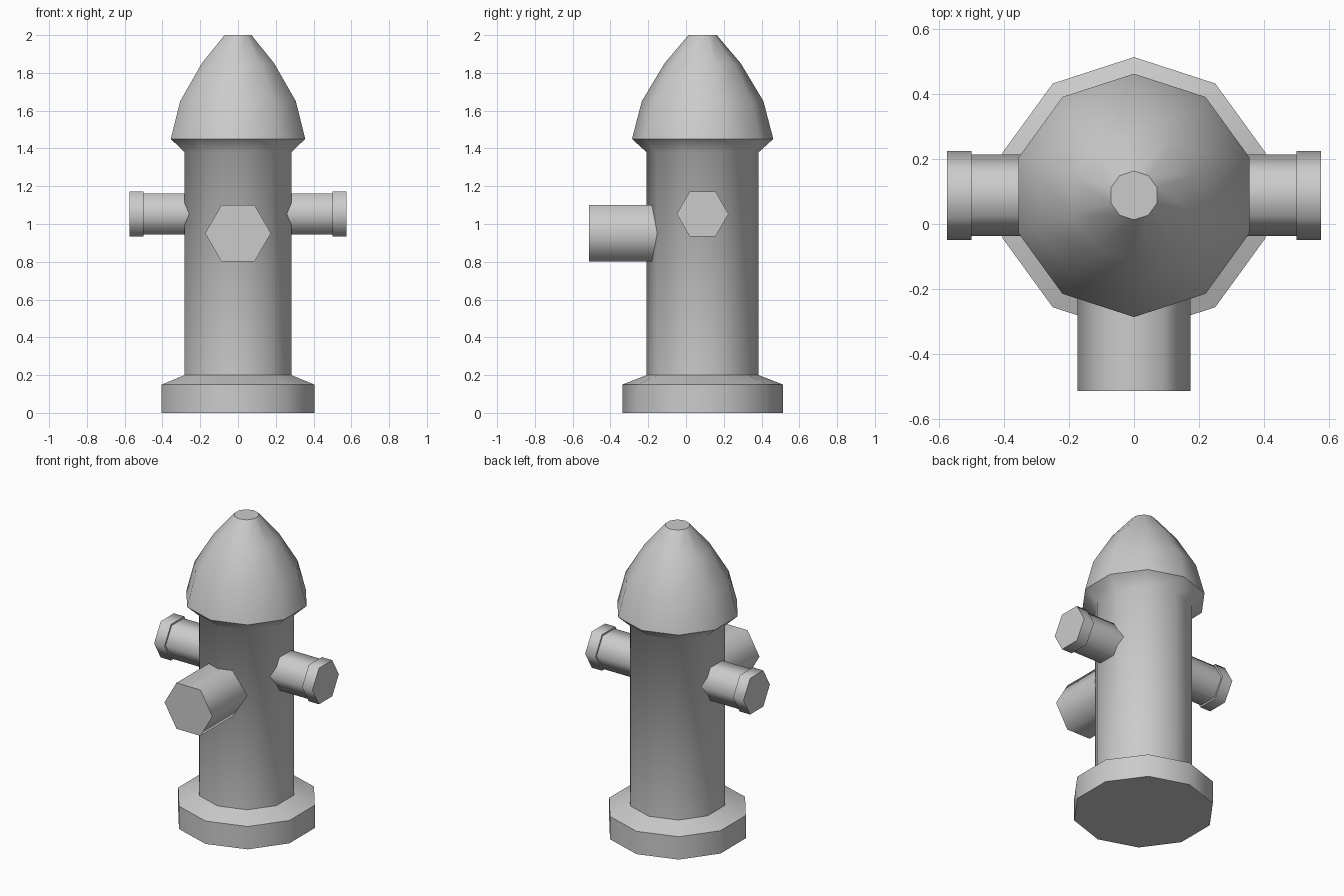
import bpy, bmesh, math
from mathutils import Matrix, Vector

if "Cube" in bpy.data.objects:
    bpy.data.objects.remove(bpy.data.objects["Cube"])

paint = bpy.data.materials.new("light_grey")
paint.diffuse_color = (0.6, 0.6, 0.6, 1)
paint.use_nodes = True
paint.node_tree.nodes["Principled BSDF"].inputs["Base Color"].default_value = paint.diffuse_color

CY = 0.088  # centre of the barrel in y


def lathe(name, profile, sides, start, matrix):
    """Spin (radius, height, sharp) points about z, then place with matrix."""
    bm = bmesh.new()
    rings = []
    for r, h, _ in profile:
        rings.append([bm.verts.new((r * math.cos(start + math.tau * i / sides),
                                    r * math.sin(start + math.tau * i / sides), h))
                      for i in range(sides)])
    for a, b in zip(rings, rings[1:]):
        for i in range(sides):
            j = (i + 1) % sides
            bm.faces.new((a[i], a[j], b[j], b[i]))
    bm.faces.new(rings[0][::-1])
    bm.faces.new(rings[-1])
    for f in bm.faces:
        f.smooth = True
    for ring, (_, _, sharp) in zip(rings, profile):
        if sharp:
            for i in range(sides):
                bm.edges.get((ring[i], ring[(i + 1) % sides])).smooth = False
    bmesh.ops.transform(bm, matrix=matrix, verts=bm.verts)
    bmesh.ops.recalc_face_normals(bm, faces=bm.faces)
    mesh = bpy.data.meshes.new(name)
    bm.to_mesh(mesh)
    bm.free()
    mesh.materials.append(paint)
    obj = bpy.data.objects.new(name, mesh)
    bpy.context.collection.objects.link(obj)
    return obj


# Base flange, barrel and bonnet in one ten-sided profile
lathe("hydrant_body", [
    (0.425, 0.0, True), (0.425, 0.15, True),
    (0.297, 0.20, True), (0.297, 1.38, False),
    (0.374, 1.45, True), (0.322, 1.65, False),
    (0.202, 1.85, False), (0.075, 2.0, True),
], 10, math.pi / 2, Matrix.Translation((0, CY, 0)))

# Side outlets with a collar cap
for side, name in ((1, "right_outlet"), (-1, "left_outlet")):
    place = Matrix.Translation((0, CY, 1.053)) @ Matrix.Rotation(side * math.pi / 2, 4, "Y")
    lathe(name, [
        (0.125, 0.18, True), (0.125, 0.50, True),
        (0.137, 0.50, True), (0.137, 0.575, True),
    ], 6, math.pi / 2, place)

# Large front outlet
lathe("front_outlet", [(0.174, -0.05, True), (0.174, 0.514, True)], 6, 0,
      Matrix.Translation((0, 0, 0.951)) @ Matrix.Rotation(math.pi / 2, 4, "X"))
